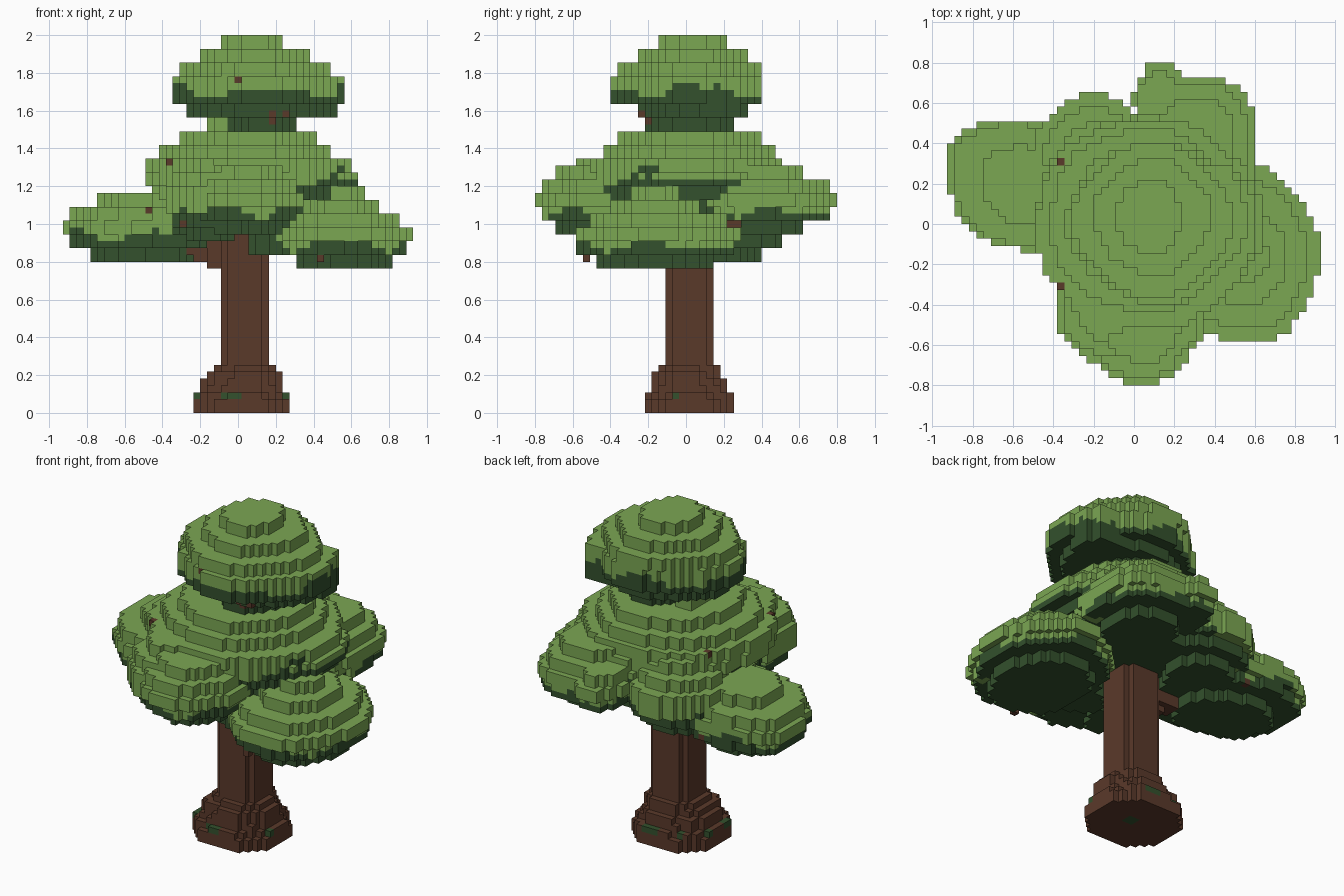
import bpy
import bmesh
import math

if "Cube" in bpy.data.objects:
    bpy.data.objects.remove(bpy.data.objects["Cube"])

V = 2 / 55          # voxel edge; x centres at i*V, y centres at (j+.5)*V, z centres at (k+.5)*V


def material(name, rgb):
    m = bpy.data.materials.new(name)
    m.diffuse_color = (*rgb, 1)
    m.use_nodes = True
    m.node_tree.nodes["Principled BSDF"].inputs["Base Color"].default_value = m.diffuse_color
    return m


LIGHT, DARK, BARK = 0, 1, 2
MATS = [material("light_leaf", (0.198, 0.385, 0.086)),
        material("dark_leaf", (0.033, 0.082, 0.026)),
        material("bark", (0.102, 0.041, 0.023))]

cells = {}          # (i, j, k) -> [part name, colour]


def disc(part, k0, k1, x0, x1, y0, y1, colour, power=2.0, wobble=0.0, seed=0.0, shear=0.0, pinch=0.0):
    """Fill a rounded slab of voxels; colour is a function of (k, angle)."""
    cx, cy, rx, ry = (x0 + x1) / 2, (y0 + y1) / 2, (x1 - x0) / 2, (y1 - y0) / 2
    for i in range(-25, 26):
        for j in range(-22, 22):
            dx = i * V - cx
            u, w = dx / rx, ((j + 0.5) * V - cy - shear * dx) / ry
            a = math.atan2(w, u)
            edge = 1 + wobble * math.sin(5 * a + seed) - pinch * (1 - math.cos(4 * a)) / 2
            if abs(u) ** power + abs(w) ** power <= edge:
                for k in range(k0, k1):
                    cells.setdefault((i, j, k), [part, colour(k, a)])


def leaf(limit, seed, swing=0.0, wave=0.8):
    """Dark below a wavering height, light above it."""
    def rule(k, a):
        line = limit + swing * math.cos(a) + wave * (math.sin(4 * a + seed) + .6 * math.sin(7 * a + 2 * seed))
        return DARK if k < line else LIGHT
    return rule


def bark(k, a):
    return BARK


# Trunk with stepped root flare
for k0, k1, x0, x1, y0, y1, p, wob in [
        (0, 2, -.236, .273, -.218, .255, 2.5, 0), (2, 3, -.236, .273, -.218, .255, 2.2, .1),
        (3, 4, -.20, .236, -.182, .218, 2.4, 0), (4, 5, -.20, .236, -.182, .218, 2.1, .1),
        (5, 6, -.164, .236, -.182, .182, 2.1, .1),
        (6, 7, -.127, .20, -.145, .182, 2.2, .1),
        (7, 28, -.091, .164, -.109, .145, 2.8, 0)]:
    disc("trunk", k0, k1, x0, x1, y0, y1, bark, p, wob, 2)

# Branch reaching into the left pad
for n in range(10):
    t = n / 9
    x, y, k = -.08 - .2 * t, .02 + .06 * t, 21 + round(3 * t)
    disc("left_branch", k, k + 3, x - .06, x + .06, y - .06, y + .06, bark, 3)

# Crown top, layer by layer, pinched on the diagonals into lobes
for k0, k1, x0, x1, y0, y1, pinch in [
        (53, 55, -.091, .236, -.145, .218, 0), (51, 53, -.20, .382, -.255, .327, .08),
        (49, 51, -.309, .491, -.364, .40, .14), (45, 49, -.345, .564, -.40, .40, .17),
        (43, 45, -.273, .491, -.27, .327, .15), (41, 43, -.055, .309, -.218, .255, 0)]:
    disc("crown_top", k0, k1, x0, x1, y0, y1, leaf(46.3, 1.0), 2.05, .02, 1, 0, pinch)
disc("crown_top", 43, 49, .25, .53, .02, .30, leaf(46.3, 1.0))

# Middle crown
disc("middle_crown", 41, 43, -.17, -.03, -.08, .2, leaf(0, 0))
for k0, k1, x0, x1, y0, y1 in [
        (39, 41, -.309, .418, -.364, .40), (37, 39, -.418, .491, -.436, .473),
        (35, 37, -.491, .60, -.52, .52), (33, 35, -.491, .636, -.50, .54),
        (31, 33, -.42, .564, -.48, .55), (29, 31, -.40, .45, -.46, .53),
        (26, 29, -.38, .36, -.42, .48)]:
    disc("middle_crown", k0, k1, x0, x1, y0, y1, leaf(32.8, 2.6, 1.5), 2.0, .04, 2)

# Leaf pads: centre, radii, lowest voxel, dark limit, shear, power, radius factor of each layer
PADS = {
    "left_pad": (-.505, .18, .425, .325, 22, 25.5, -.17, 2.4, (.62, .93, 1, .93, .60)),
    "right_pad": (.55, -.16, .372, .44, 21, 23.8, 0, 2.0, (.70, .93, 1, .83, .56, .3)),
    "front_pad": (.03, -.46, .32, .345, 26, 28.8, 0, 1.8, (.62, .9, 1, .9, .68)),
    "front_left_pad": (-.15, -.38, .235, .31, 25, 28.5, 0, 2.3, (.5, .8, 1, 1, .85, .6)),
    "back_pad": (.30, .40, .305, .345, 26, 28.8, 0, 2.4, (.62, .95, 1, .88, .65)),
    "back_knob": (.13, .62, .13, .185, 28, 28.8, 0, 2.0, (.85, 1, .8)),
    "back_left_pad": (-.2, .32, .30, .32, 24, 27.5, 0, 2.15, (.6, .85, 1, 1, .8, .55)),
}
for n, (name, (cx, cy, rx, ry, low, limit, shear, power, layers)) in enumerate(PADS.items()):
    for step, f in enumerate(layers):
        k = low + 2 * step
        disc(name, k, k + 2, cx - rx * f, cx + rx * f, cy - ry * f, cy + ry * f,
             leaf(limit, n * 1.7, 0, .6), power, .05, n, shear)
disc("right_pad", 23, 27, .05, .42, -.36, -.1, leaf(30, 0))

# Leaves open to the sky are light
tops = {}
for i, j, k in cells:
    tops[i, j] = max(k, tops.get((i, j), 0))
for (i, j), k in tops.items():
    if cells[i, j, k][1] == DARK:
        cells[i, j, k][1] = LIGHT


def paint(colour, axis, side, across, height):
    """Recolour the outermost voxel along an axis (0 = x, 1 = y)."""
    k = int(height / V)
    row = round(across / V) if axis == 1 else math.floor(across / V)
    hits = [c for c in cells if c[2] == k and c[1 - axis] == row]
    if hits:
        cells[max(hits, key=lambda c: side * c[axis])][1] = colour


# Twigs poking out and moss on the roots
for x, z in [(0, 1.77), (.18, 1.58), (.18, 1.55), (-.37, 1.33), (-.48, 1.08), (-.29, 1.0)]:
    paint(BARK, 1, -1, x, z)
for y, z in [(-.24, 1.58), (-.24, 1.55), (.24, 1.0), (.27, 1.0)]:
    paint(BARK, 0, 1, y, z)
paint(BARK, 0, -1, .3, 1.31)
paint(BARK, 1, 1, -.45, .88)
cells[12, -15, 22] = ["right_pad", BARK]
for x in (-.22, -.07, -.036, 0):
    paint(DARK, 1, -1, x, .09)
    paint(DARK, 1, 1, x + .1, .09)
paint(DARK, 0, 1, -.06, .09)
for y in (-.06, .1):
    paint(DARK, 0, -1, y, .09)
for i in (1, 2):
    for j in (0, 1):
        cells[i, j, 0][1] = DARK

# Skin the outer voxel faces, one object per part
FACES = []
for axis in range(3):
    for s in (-1, 1):
        d = [0, 0, 0]
        d[axis] = s
        quad = []
        for p, q in ((-1, -1), (1, -1), (1, 1), (-1, 1)):
            c = [0, 0, 0]
            c[axis], c[(axis + 1) % 3], c[(axis + 2) % 3] = s, p, q
            quad.append(c)
        FACES.append((d, quad if s > 0 else quad[::-1]))

for part in dict.fromkeys(c[0] for c in cells.values()):
    bm = bmesh.new()
    verts = {}
    for (i, j, k), (owner, colour) in cells.items():
        if owner != part:
            continue
        for d, quad in FACES:
            if (i + d[0], j + d[1], k + d[2]) in cells:
                continue
            corners = []
            for c in quad:
                key = (2 * i + c[0], 2 * j + 1 + c[1], 2 * k + 1 + c[2])
                if key not in verts:
                    verts[key] = bm.verts.new([n * V / 2 for n in key])
                corners.append(verts[key])
            bm.faces.new(corners).material_index = colour
    mesh = bpy.data.meshes.new(part)
    bm.to_mesh(mesh)
    bm.free()
    for m in MATS:
        mesh.materials.append(m)
    if mesh.polygons:
        bpy.context.collection.objects.link(bpy.data.objects.new(part, mesh))
